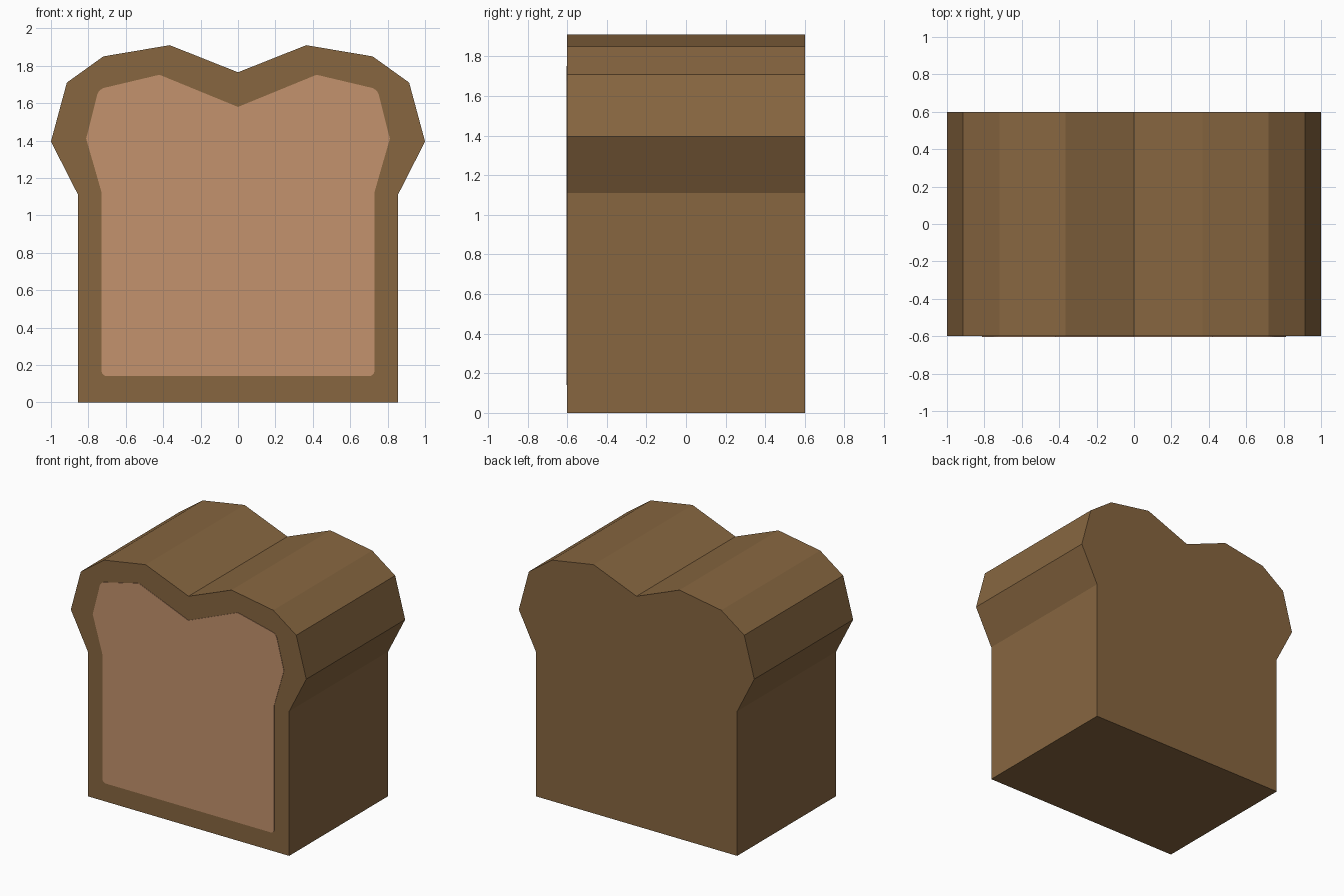
import bpy, bmesh

if "Cube" in bpy.data.objects:
    bpy.data.objects.remove(bpy.data.objects["Cube"])


def material(name, rgb):
    m = bpy.data.materials.new(name)
    m.diffuse_color = (*rgb, 1.0)
    m.use_nodes = True
    m.node_tree.nodes["Principled BSDF"].inputs["Base Color"].default_value = m.diffuse_color
    return m


def mirrored(half):
    """Close a right-hand half profile (bottom to top centre) by mirroring it."""
    return half + [(-x, z) for x, z in reversed(half) if x > 0]


def prism(name, half, y0, y1, mat, rounded=(), radius=0.0):
    """Extrude a mirrored profile from y0 (front) to y1 (back)."""
    bm = bmesh.new()
    pts = mirrored(half)
    verts = [bm.verts.new((x, y0, z)) for x, z in pts]
    bm.faces.new(verts)
    if rounded:
        corners = [v for v, (x, z) in zip(verts, pts) if (abs(x), z) in rounded]
        bmesh.ops.bevel(bm, geom=corners, offset=radius, segments=4,
                        profile=0.5, affect='VERTICES')
    ext = bmesh.ops.extrude_face_region(bm, geom=bm.faces[:], use_keep_orig=True)
    for v in ext['geom']:
        if isinstance(v, bmesh.types.BMVert):
            v.co.y = y1
    bmesh.ops.recalc_face_normals(bm, faces=bm.faces[:])
    me = bpy.data.meshes.new(name)
    bm.to_mesh(me)
    bm.free()
    me.materials.append(mat)
    ob = bpy.data.objects.new(name, me)
    bpy.context.collection.objects.link(ob)
    return ob


crust = material("crust brown", (0.242, 0.133, 0.051))
crumb = material("crumb tan", (0.55, 0.287, 0.153))

# Loaf body with the two-humped top
prism("loaf_crust",
      [(0.855, 0), (0.855, 1.11), (1.0, 1.395), (0.915, 1.71),
       (0.72, 1.85), (0.365, 1.91), (0, 1.765)],
      -0.6, 0.6, crust)

# Cut bread face on the front, a thin plate with softened corners
prism("bread_face",
      [(0.73, 0.14), (0.73, 1.125), (0.812, 1.41), (0.745, 1.675),
       (0.42, 1.752), (0, 1.58)],
      -0.603, -0.598, crumb,
      rounded={(0.73, 0.14), (0.745, 1.675)}, radius=0.03)
